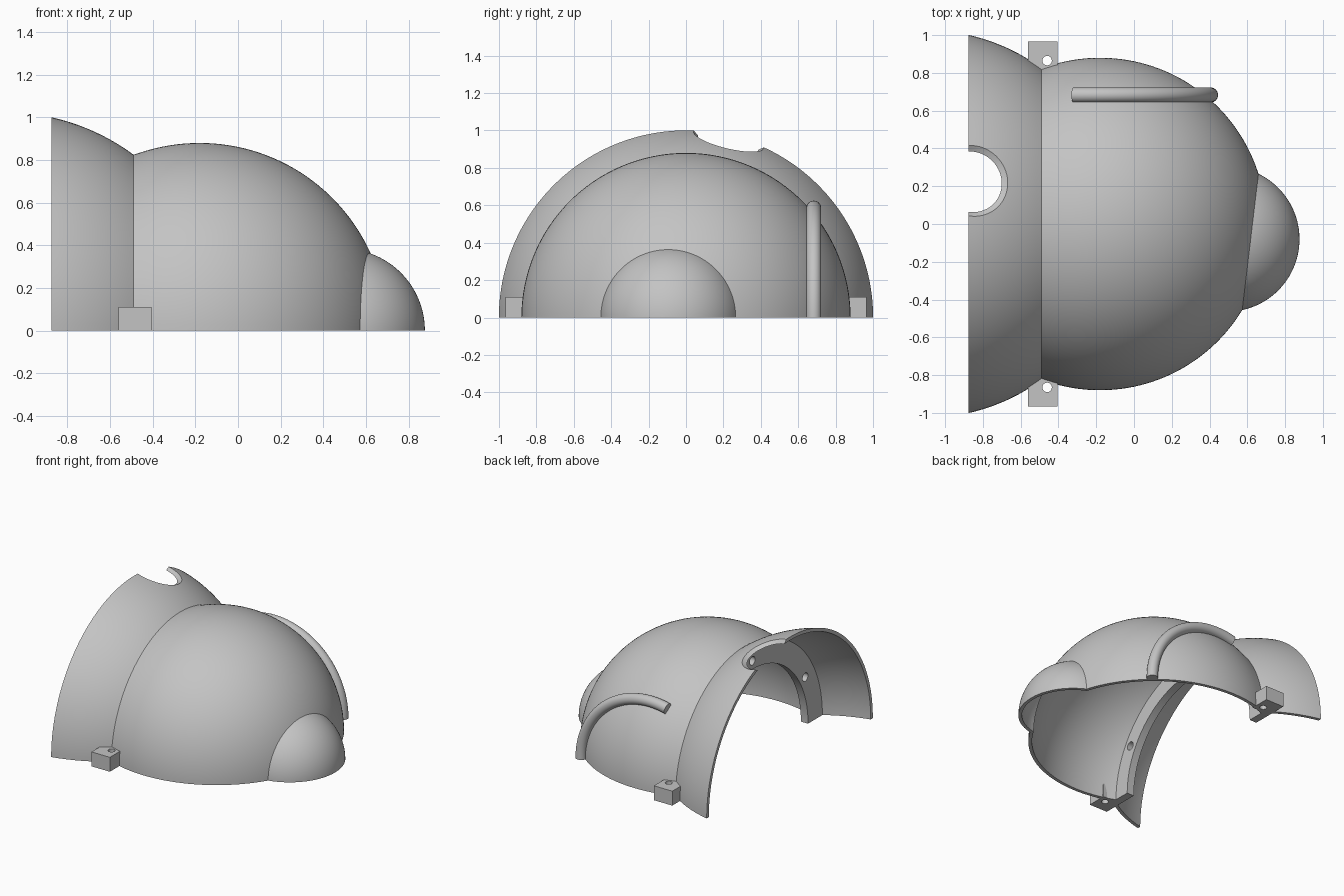
import bpy, bmesh, math
from mathutils import Matrix, Vector

old = bpy.data.objects.get("Cube")
if old:
    bpy.data.objects.remove(old, do_unlink=True)

grey = bpy.data.materials.new("plain_grey")
grey.use_nodes = True
colour = (0.55, 0.55, 0.55, 1)
grey.diffuse_color = colour
grey.node_tree.nodes["Principled BSDF"].inputs["Base Color"].default_value = colour

WALL = 0.025
MAIN_X, MAIN_R = -0.18, 0.88        # main dome sphere
COLLAR_X, COLLAR_R = -1.098, 1.025  # flared collar sphere
SEAM_X, OPEN_X = -0.49, -0.875


def finish(name, bm):
    bmesh.ops.recalc_face_normals(bm, faces=bm.faces)
    mesh = bpy.data.meshes.new(name)
    bm.to_mesh(mesh)
    bm.free()
    mesh.materials.append(grey)
    ob = bpy.data.objects.new(name, mesh)
    bpy.context.collection.objects.link(ob)
    return ob


def activate(ob):
    bpy.ops.object.select_all(action='DESELECT')
    ob.select_set(True)
    bpy.context.view_layer.objects.active = ob


def smooth(ob):
    activate(ob)
    bpy.ops.object.shade_smooth_by_angle(angle=math.radians(30))


def cut(ob, cutter):
    cutter.hide_render = True
    mod = ob.modifiers.new("cut", 'BOOLEAN')
    mod.operation = 'DIFFERENCE'
    mod.solver = 'EXACT'
    mod.object = cutter
    activate(ob)
    bpy.ops.object.modifier_apply(modifier=mod.name)
    bpy.data.objects.remove(cutter, do_unlink=True)


def half_revolve(name, profile, steps=96):
    """Sweep a closed (axial, radius) profile half a turn over the x axis."""
    bm = bmesh.new()
    rows = []
    for i in range(steps + 1):
        t = math.pi * i / steps
        rows.append([bm.verts.new((a, r * math.cos(t), r * math.sin(t))) for a, r in profile])
    n = len(profile)
    for p, q in zip(rows, rows[1:]):
        for j in range(n):
            k = (j + 1) % n
            bm.faces.new((p[j], p[k], q[k], q[j]))
    bm.faces.new(rows[0])
    bm.faces.new(rows[-1])
    bmesh.ops.remove_doubles(bm, verts=bm.verts, dist=1e-5)
    return finish(name, bm)


def arc(centre, radius, x0, x1, n):
    """Points of a circle centred on the axis, from axial x0 to x1."""
    a0, a1 = [math.acos(max(-1, min(1, (x - centre) / radius))) for x in (x0, x1)]
    angles = [a0 + (a1 - a0) * i / n for i in range(n + 1)]
    return [(centre + radius * math.cos(a), abs(radius * math.sin(a))) for a in angles]


def cylinder(name, radius, depth, matrix):
    bm = bmesh.new()
    bmesh.ops.create_cone(bm, cap_ends=True, segments=32, radius1=radius, radius2=radius,
                          depth=depth, matrix=matrix)
    return finish(name, bm)


def ball(name, radius, centre):
    bm = bmesh.new()
    bmesh.ops.create_uvsphere(bm, u_segments=64, v_segments=40, radius=radius,
                              matrix=Matrix.Translation(centre))
    return finish(name, bm)


# Main dome, flared collar and inner bolting flange in one half-revolved shell
FLANGE_FRONT, FLANGE_BACK, FLANGE_R = -0.50, -0.56, 0.67
profile = arc(COLLAR_X, COLLAR_R, OPEN_X, SEAM_X, 14)
profile += arc(MAIN_X, MAIN_R, SEAM_X, MAIN_X + MAIN_R, 48)[1:]
inner = MAIN_R - WALL
profile += arc(MAIN_X, inner, MAIN_X + inner, FLANGE_FRONT, 48)
profile += [(FLANGE_FRONT, FLANGE_R), (FLANGE_BACK, FLANGE_R)]
profile += arc(COLLAR_X, COLLAR_R - WALL, FLANGE_BACK, OPEN_X, 12)
shell = half_revolve("dome_shell", profile)

# Scooped notch in the collar rim
lean = math.radians(13.5)
cut(shell, ball("notch_cutter", 0.3, (-0.8, 1.2 * math.sin(lean), 1.2 * math.cos(lean))))

# Bolt holes in the flange
for degrees in (30, 90, 150):
    t = math.radians(degrees)
    place = Matrix.Translation((-0.53, 0.735 * math.cos(t), 0.735 * math.sin(t)))
    cut(shell, cylinder("bolt_cutter", 0.032, 0.12, place @ Matrix.Rotation(math.pi / 2, 4, 'Y')))

# Small side dome, on an axis turned slightly from the main one
turn = Matrix.Translation((MAIN_X, 0, 0)) @ Matrix.Rotation(math.radians(-6.8), 4, 'Z')
DIST, SMALL_R, JOIN = 0.677, 0.384, 0.796
small_in = SMALL_R - WALL
cut(shell, ball("opening_cutter", small_in, turn @ Vector((DIST, 0, 0))))
smooth(shell)
profile = arc(DIST, SMALL_R, JOIN, DIST + SMALL_R, 24)
profile += arc(DIST, small_in, DIST + small_in, JOIN - 0.01, 24)
small = half_revolve("small_dome", profile, 64)
small.data.transform(turn)
smooth(small)

# Mounting tabs with vertical screw holes
for side, label in ((1, "back"), (-1, "front")):
    bm = bmesh.new()
    bmesh.ops.create_cube(bm, size=1, matrix=Matrix.Translation((-0.4825, side * 0.89, 0.055))
                          @ Matrix.Diagonal((0.155, 0.15, 0.11, 1)))
    tab = finish(label + "_mounting_tab", bm)
    cut(tab, cylinder("screw_cutter", 0.025, 0.4, Matrix.Translation((-0.46, side * 0.865, 0.05))))
    smooth(tab)

# Curved pipe hugging the dome
bm = bmesh.new()
PIPE_R, BEND, SIDES, STEPS = 0.04, 0.585, 24, 48
rings = []
for i in range(STEPS + 1):
    t = math.radians(104) * i / STEPS
    ring = []
    for j in range(SIDES):
        u = math.tau * j / SIDES
        r = BEND + PIPE_R * math.cos(u)
        ring.append(bm.verts.new((MAIN_X + r * math.cos(t), 0.683 + PIPE_R * math.sin(u),
                                  r * math.sin(t))))
    rings.append(ring)
for p, q in zip(rings, rings[1:]):
    for j in range(SIDES):
        k = (j + 1) % SIDES
        bm.faces.new((p[j], p[k], q[k], q[j]))
bm.faces.new(rings[0])
bm.faces.new(rings[-1])
smooth(finish("curved_pipe", bm))
